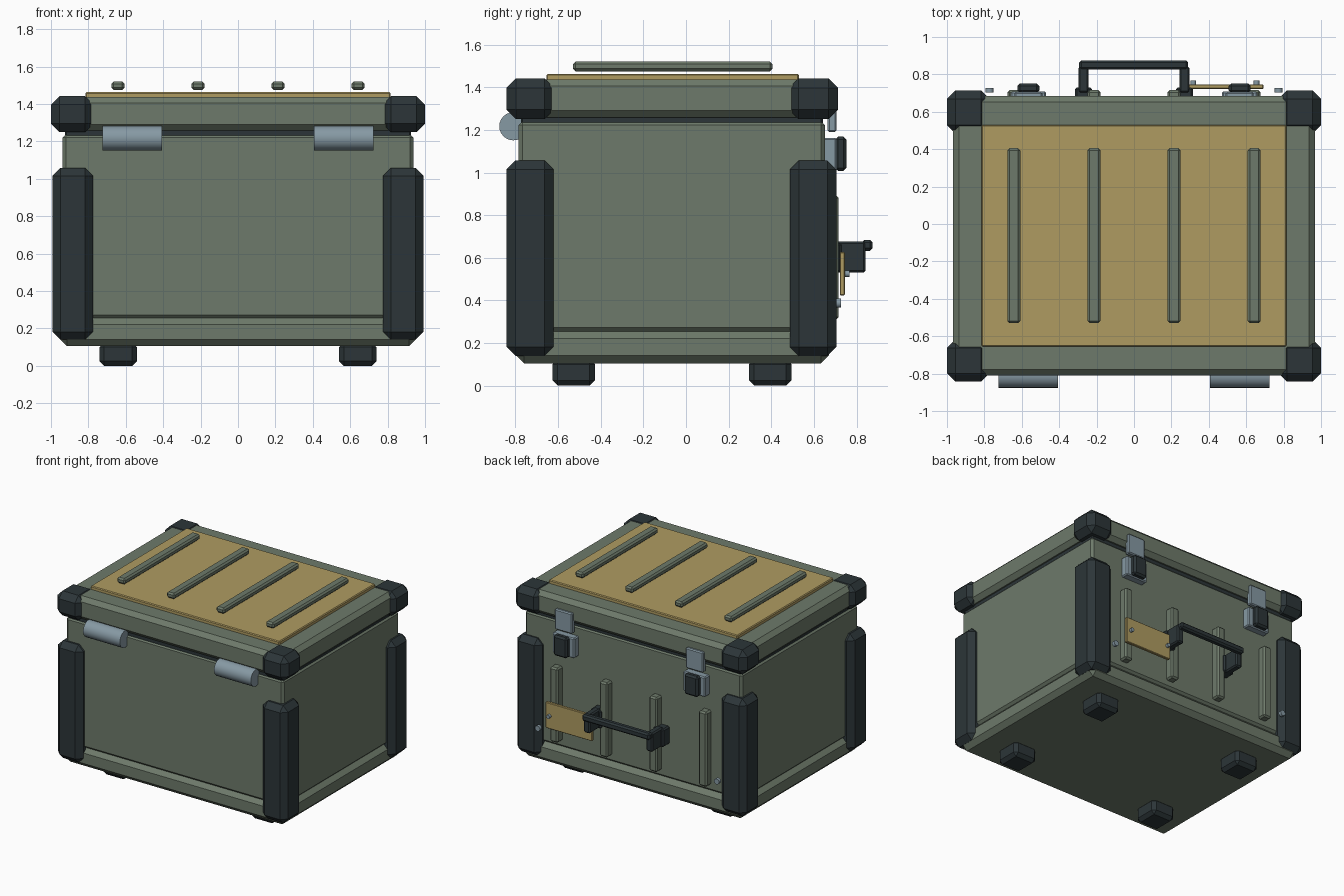
import bpy, math

if "Cube" in bpy.data.objects:
    bpy.data.objects.remove(bpy.data.objects["Cube"])


def material(name, rgb):
    m = bpy.data.materials.new(name)
    m.diffuse_color = (*rgb, 1)
    m.use_nodes = True
    m.node_tree.nodes["Principled BSDF"].inputs["Base Color"].default_value = m.diffuse_color
    return m


GREEN = material("olive_paint", (0.155, 0.195, 0.145))
DARK = material("dark_rubber", (0.025, 0.036, 0.040))
TAN = material("tan_panel", (0.43, 0.33, 0.12))
STEEL = material("steel", (0.24, 0.32, 0.37))


def box(name, x, y, z, mat, bevel=0.01):
    """Chamfered box from (min, max) ranges."""
    bpy.ops.mesh.primitive_cube_add(
        size=1, location=[(r[0] + r[1]) / 2 for r in (x, y, z)])
    ob = bpy.context.object
    ob.name = name
    for v in ob.data.vertices:
        for i, r in enumerate((x, y, z)):
            v.co[i] *= r[1] - r[0]
    ob.data.materials.append(mat)
    if bevel:
        b = ob.modifiers.new("chamfer", 'BEVEL')
        b.width = bevel
        b.segments = 1
        b.limit_method = 'NONE'
    return ob


def rod(name, loc, radius, length, axis, mat, sides=24):
    """Cylinder along x or y."""
    rot = (0, math.pi / 2, 0) if axis == 'x' else (math.pi / 2, 0, 0)
    bpy.ops.mesh.primitive_cylinder_add(
        vertices=sides, radius=radius, depth=length, location=loc, rotation=rot)
    ob = bpy.context.object
    ob.name = name
    ob.data.materials.append(mat)
    bpy.ops.object.shade_smooth_by_angle(angle=math.radians(35))
    return ob


def around(c, w):
    return (c - w / 2, c + w / 2)


# case shell: base skirt, body, seal, lid
box("base_skirt", (-0.95, 0.95), (-0.795, 0.67), (0.105, 0.258), GREEN, 0.036)
box("case_body", (-0.937, 0.937), (-0.785, 0.652), (0.255, 1.24), GREEN, 0.018)
box("lid_seal", (-0.925, 0.925), (-0.775, 0.642), (1.22, 1.28), DARK, 0.008)
box("lid", (-0.967, 0.967), (-0.81, 0.685), (1.258, 1.437), GREEN, 0.032)

# top panel with raised ribs
box("lid_panel", (-0.815, 0.815), (-0.655, 0.53), (1.43, 1.463), TAN, 0.006)
RIBS = (-0.642, -0.214, 0.214, 0.642)
for i, x in enumerate(RIBS):
    box(f"lid_rib_{i}", around(x, 0.07), (-0.53, 0.405), (1.475, 1.52), GREEN, 0.012)
    box(f"back_rib_{i}", around(x, 0.07), (0.645, 0.716), (0.31, 0.893), GREEN, 0.012)

for s, side in ((-1, "left"), (1, "right")):
    # corner bumpers, lid corners and feet
    for end, by, ly, fy in (("front", (-0.842, -0.622), (-0.843, -0.618), -0.527),
                            ("back", (0.487, 0.705), (0.483, 0.714), 0.395)):
        bx = tuple(sorted((s * 0.992, s * 0.775)))
        lx = tuple(sorted((s * 1.0, s * 0.773)))
        box(f"{end}_{side}_bumper", bx, by, (0.14, 1.057), DARK, 0.042)
        box(f"{end}_{side}_lid_corner", lx, ly, (1.25, 1.442), DARK, 0.045)
        box(f"{end}_{side}_foot", around(s * 0.641, 0.2), around(fy, 0.2),
            (0, 0.125), DARK, 0.025)

    # hinge barrels on the front
    hx = s * 0.565
    rod(f"{side}_hinge", (hx, -0.81, 1.217), 0.066, 0.317, 'x', STEEL)

    # latches on the back
    box(f"{side}_latch_hasp", around(hx, 0.15), (0.665, 0.706), (1.19, 1.35), STEEL, 0.008)
    box(f"{side}_latch_plate", around(hx, 0.19), (0.645, 0.708), (1.005, 1.162), STEEL, 0.008)
    box(f"{side}_latch_lever", around(hx, 0.118), (0.70, 0.752), (1.008, 1.168), DARK, 0.014)

    # handle arms and case screws
    box(f"{side}_handle_mount", around(s * 0.27, 0.09), (0.645, 0.73), (0.53, 0.67), DARK, 0.01)
    box(f"{side}_handle_arm", around(s * 0.27, 0.055), (0.70, 0.842), (0.53, 0.677), DARK, 0.01)
    rod(f"{side}_case_screw", (s * 0.773, 0.716, 0.388), 0.022, 0.024, 'y', STEEL, 12)

# handle grip
box("handle_grip", (-0.293, 0.29), (0.825, 0.875), (0.633, 0.684), DARK, 0.012)

# label plate with two screws
box("label_plate", (0.29, 0.692), (0.722, 0.746), (0.424, 0.626), TAN, 0.004)
for i, x in enumerate((0.317, 0.655)):
    rod(f"label_screw_{i}", (x, 0.752, 0.525), 0.015, 0.03, 'y', STEEL, 12)
